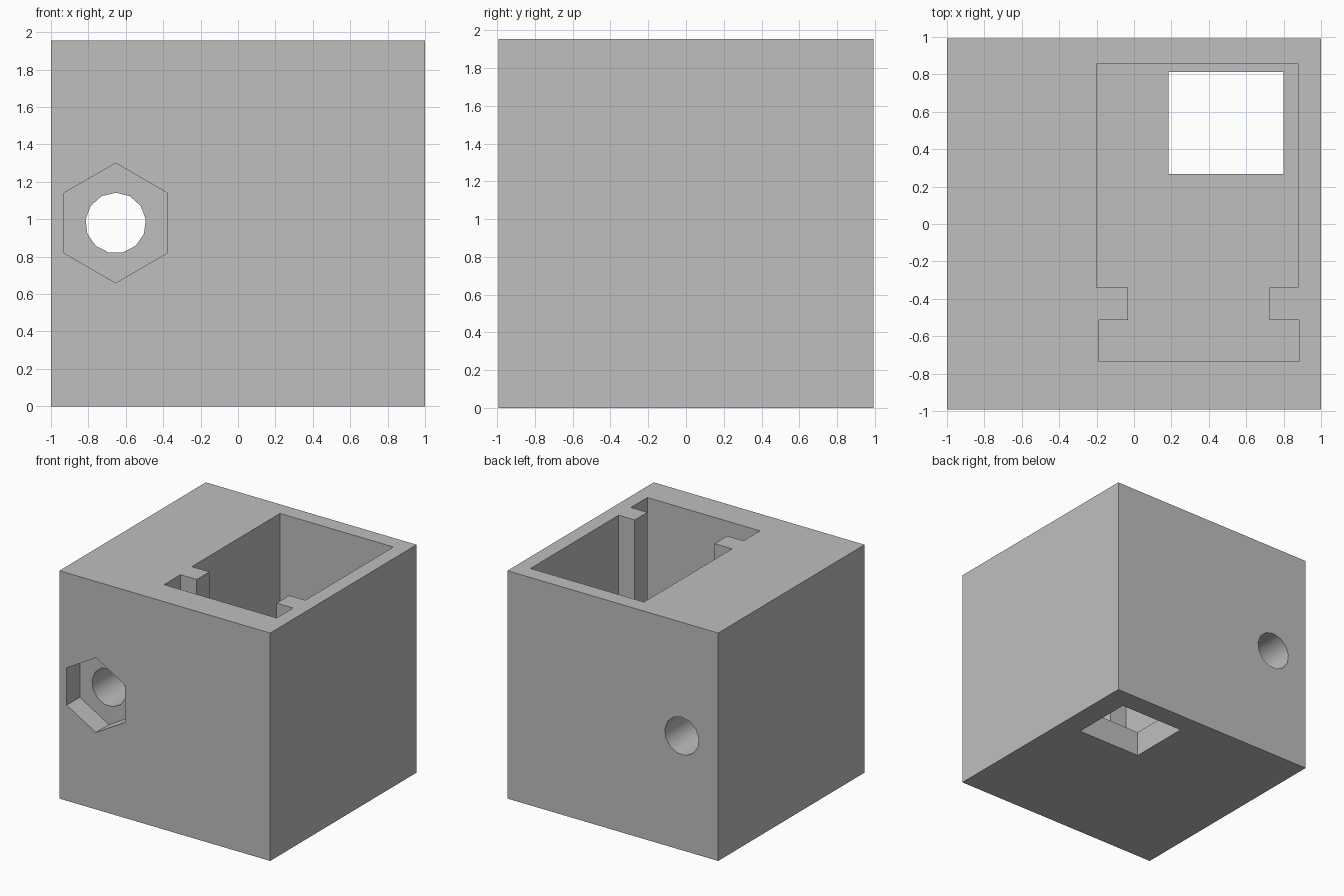
import bpy, bmesh, math
from mathutils import Vector

if "Cube" in bpy.data.objects:
    bpy.data.objects.remove(bpy.data.objects["Cube"])

HEIGHT, HALF_X, HALF_Y = 1.955, 1.0, 0.992
FLOOR = 0.218          # thickness under the pocket
NUT_X, NUT_Z = -0.654, 0.98

grey = bpy.data.materials.new("plain_grey")
grey.use_nodes = True
colour = (0.52, 0.52, 0.52, 1)
grey.diffuse_color = colour
grey.node_tree.nodes["Principled BSDF"].inputs["Base Color"].default_value = colour


def prism(name, base, direction):
    """Extrude a closed outline of 3D points along a direction."""
    bm = bmesh.new()
    face = bm.faces.new([bm.verts.new(p) for p in base])
    ext = bmesh.ops.extrude_face_region(bm, geom=[face])
    moved = [v for v in ext["geom"] if isinstance(v, bmesh.types.BMVert)]
    bmesh.ops.translate(bm, verts=moved, vec=Vector(direction))
    bmesh.ops.recalc_face_normals(bm, faces=bm.faces)
    mesh = bpy.data.meshes.new(name)
    bm.to_mesh(mesh)
    bm.free()
    mesh.materials.append(grey)
    obj = bpy.data.objects.new(name, mesh)
    bpy.context.collection.objects.link(obj)
    return obj


def upright(name, outline, z0, z1):
    return prism(name, [(x, y, z0) for x, y in outline], (0, 0, z1 - z0))


def rect(x0, x1, y0, y1):
    return [(x0, y0), (x1, y0), (x1, y1), (x0, y1)]


def bore(name, radius, sides, y0, y1):
    """Polygonal cutter along y with one corner pointing up."""
    angles = [2 * math.pi * i / sides for i in range(sides)]
    ring = [(NUT_X + radius * math.sin(a), y0, NUT_Z + radius * math.cos(a))
            for a in angles]
    return prism(name, ring, (0, y1 - y0, 0))


# Solid block
block = upright("housing_block", rect(-HALF_X, HALF_X, -HALF_Y, HALF_Y), 0, HEIGHT)

# Pocket outline with a rib on each side
pocket = [(-0.2, 0.855), (-0.2, -0.34), (-0.033, -0.34), (-0.033, -0.512),
          (-0.187, -0.512), (-0.187, -0.735), (0.882, -0.735), (0.882, -0.512),
          (0.725, -0.512), (0.725, -0.34), (0.877, -0.34), (0.877, 0.855)]

cutters = [
    upright("pocket_cutter", pocket, FLOOR, HEIGHT + 0.2),
    upright("floor_opening_cutter", rect(0.185, 0.8, 0.268, 0.812), -0.2, FLOOR + 0.2),
    bore("bolt_hole_cutter", 0.162, 13, -1.2, 1.2),
    bore("nut_recess_cutter", 0.32, 6, -1.2, -HALF_Y + 0.177),
]

# Cut each opening, then drop the cutters
bpy.context.view_layer.objects.active = block
for cutter in cutters:
    cutter.hide_render = True
    mod = block.modifiers.new(cutter.name, "BOOLEAN")
    mod.operation = "DIFFERENCE"
    mod.solver = "EXACT"
    mod.object = cutter
    bpy.ops.object.modifier_apply(modifier=mod.name)
for cutter in cutters:
    bpy.data.objects.remove(cutter)

# Smooth bolt hole, sharp block edges
bpy.ops.object.select_all(action="DESELECT")
block.select_set(True)
bpy.ops.object.shade_smooth_by_angle(angle=math.radians(30))
